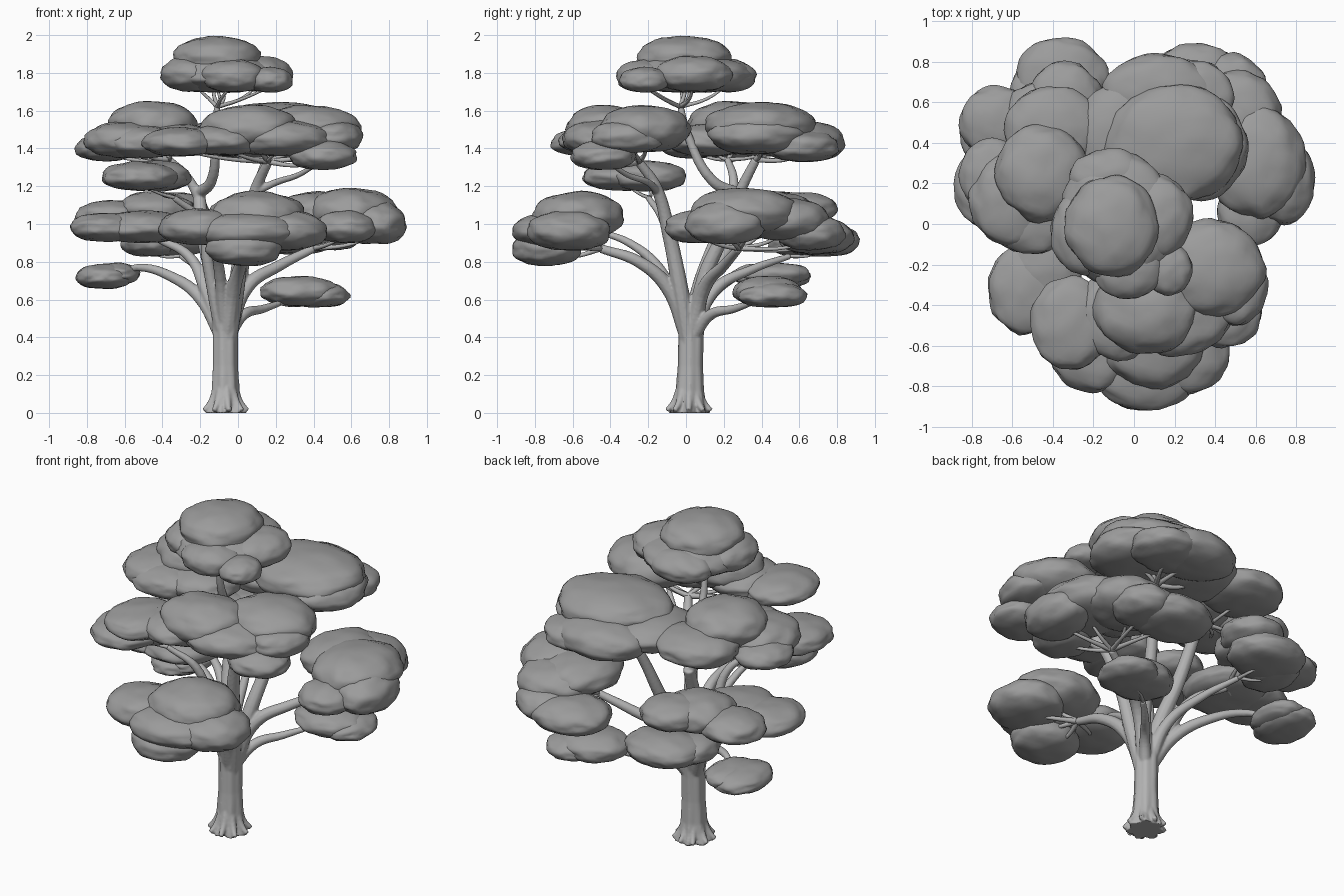
import bpy, bmesh, math
from mathutils import Vector, noise


def material(name, grey):
    m = bpy.data.materials.new(name)
    m.diffuse_color = (grey, grey, grey, 1)
    return m


LEAF = material("leaf grey", 0.33)
BARK = material("bark grey", 0.45)
wood = bmesh.new()          # trunk, roots and thick limbs gather here


def evaluated(ob):
    deps = bpy.context.evaluated_depsgraph_get()
    mesh = bpy.data.meshes.new_from_object(ob.evaluated_get(deps))
    bpy.data.objects.remove(ob)
    return mesh


def finish(name, mesh, mat):
    mesh.name = name
    mesh.materials.clear()
    mesh.materials.append(mat)
    ob = bpy.data.objects.new(name, mesh)
    bpy.context.collection.objects.link(ob)
    for p in mesh.polygons:
        p.material_index = 0
        p.use_smooth = True


def fuse(name, bm, mat, voxel, rounds):
    """Merge overlapping volumes into one skin and soften the joins."""
    mesh = bpy.data.meshes.new(name)
    bm.to_mesh(mesh)
    bm.free()
    ob = bpy.data.objects.new(name + "_parts", mesh)
    bpy.context.collection.objects.link(ob)
    rm = ob.modifiers.new("merge", "REMESH")
    rm.mode, rm.voxel_size = "VOXEL", voxel
    sm = ob.modifiers.new("soften", "SMOOTH")
    sm.factor, sm.iterations = 0.5, rounds
    finish(name, evaluated(ob), mat)


def canopy(name, lobes):
    """Cluster of lumpy overlapping cushions: x, y, z, rx, ry, rz."""
    bm = bmesh.new()
    for x, y, z, rx, ry, rz in lobes:
        new = bmesh.ops.create_icosphere(bm, subdivisions=4, radius=1)["verts"]
        c = Vector((x, y, z))
        for v in new:
            n = v.co.copy()
            p, low = (2.15, 1) if n.z > 0 else (2.35, 0.9)
            k = (math.hypot(n.x, n.y) ** p + abs(n.z) ** p) ** (-1 / p)
            k *= 1 + 0.07 * noise.noise(n * 2.2 + c * 9) + 0.03 * noise.noise(n * 4.5 + c * 5)
            v.co = c + Vector((n.x * rx, n.y * ry, n.z * rz * low)) * k
    mesh = bpy.data.meshes.new(name)
    bm.to_mesh(mesh)
    bm.free()
    finish(name, mesh, LEAF)


def tube_mesh(paths, sides):
    """Tapering limbs: each path is (points, start radius, end radius)."""
    cu = bpy.data.curves.new("limb", "CURVE")
    cu.dimensions = "3D"
    cu.bevel_depth = 1
    cu.bevel_resolution = sides
    cu.resolution_u = 6
    cu.use_fill_caps = True
    for pts, r0, r1 in paths:
        sp = cu.splines.new("BEZIER")
        sp.bezier_points.add(len(pts) - 1)
        for i, (bp, p) in enumerate(zip(sp.bezier_points, pts)):
            bp.co = p
            bp.handle_left_type = bp.handle_right_type = "AUTO"
            bp.radius = r0 + (r1 - r0) * i / (len(pts) - 1)
    ob = bpy.data.objects.new("limb", cu)
    bpy.context.collection.objects.link(ob)
    return evaluated(ob)


def limb(name, pts, r0, r1, lobes=()):
    """A limb whose tip forks into one crooked twig for each lobe."""
    if pts[0][2] < 0.5:     # stems start inside the trunk
        pts = [Vector(pts[0]).lerp(Vector((-.068, .025, .4)), 0.6)] + pts[1:]
    wood.from_mesh(tube_mesh([(pts, r0, r1)], 3))
    tip = Vector(pts[-1])
    twigs = []
    for i, l in enumerate(lobes):
        end = Vector(l[:3]) - Vector((0, 0, l[5] * 0.5))
        mid = tip.lerp(end, 0.5) + Vector((0.02 * (-1) ** i, 0.015, -0.015))
        twigs.append(([tip, mid, end], r1 * 0.7, 0.006))
    if twigs:
        finish(name + "_twigs", tube_mesh(twigs, 1), BARK)
        canopy(name + "_canopy", lobes)


# Trunk with a fluted, flaring foot
SIDES = 28
prev = None
for z, r, flute in [(0, .1, .15), (.025, .092, .14), (.06, .082, .1), (.12, .073, .06),
                    (.25, .066, .04), (.4, .066, .05), (.5, .07, .08), (.58, .06, .1)]:
    ring = []
    for i in range(SIDES):
        a = math.tau * i / SIDES
        q = r * (1 + flute * math.cos(7 * a + z))
        ring.append(wood.verts.new((-.068 + q * math.cos(a), .018 + .02 * z + q * math.sin(a), z)))
    if prev:
        for i in range(SIDES):
            j = (i + 1) % SIDES
            wood.faces.new((prev[i], prev[j], ring[j], ring[i]))
    else:
        wood.faces.new(ring[::-1])
    prev = ring
wood.faces.new(prev)

# Root toes around the base
for i in range(9):
    a = math.tau * i / 9
    toe = [(-.068 + d * math.cos(a), .015 + d * math.sin(a), z)
           for d, z in ((.045, .13), (.082, .05), (.118, .012))]
    wood.from_mesh(tube_mesh([(toe, .024, .014)], 2))

# Crown on the leader, which rises from the back left stem
limb("back_stem", [(-.08, .02, .36), (-.115, .07, .65), (-.18, .17, .93), (-.21, .27, 1.18)], .05, .034)
limb("crown", [(-.21, .27, 1.16), (-.14, .14, 1.23), (-.12, .01, 1.47), (-.11, -.03, 1.62)], .034, .018, [
    (-.08, .02, 1.79, .29, .33, .105), (-.11, -.01, 1.88, .23, .25, .115),
    (.11, .04, 1.79, .18, .2, .1), (.17, -.22, 1.76, .12, .13, .07),
    (-.24, -.04, 1.79, .17, .21, .1), (-.03, -.22, 1.78, .17, .15, .09),
    (-.12, .22, 1.78, .2, .15, .09)])

# Upper tier
limb("upper_front", [(-.04, 0, .36), (-.01, -.03, .65), (.03, -.09, .95), (.1, -.16, 1.2), (.16, -.25, 1.33)], .052, .024, [
    (.06, -.42, 1.5, .26, .22, .13), (.38, -.22, 1.5, .26, .24, .13),
    (-.31, -.49, 1.43, .2, .23, .08), (.45, -.44, 1.36, .18, .17, .08),
    (-.08, -.45, 1.44, .21, .22, .085), (.22, -.42, 1.45, .27, .23, .1),
    (.5, -.3, 1.46, .16, .2, .09)])
limb("upper_right_fork", [(.09, -.15, 1.17), (.2, -.2, 1.22), (.32, -.31, 1.26), (.42, -.4, 1.32)], .022, .012)
limb("upper_back", [(-.04, .05, .4), (.01, .1, .72), (.05, .2, .95), (.1, .29, 1.18), (.15, .37, 1.34)], .047, .024, [
    (.2, .4, 1.52, .34, .29, .125), (.31, .38, 1.47, .25, .26, .11),
    (.12, .64, 1.43, .28, .2, .11), (-.07, .43, 1.45, .22, .26, .1),
    (.28, .62, 1.41, .21, .19, .09)])
limb("upper_left", [(-.2, .25, 1.13), (-.27, .25, 1.25), (-.36, .22, 1.34)], .03, .018, [
    (-.45, .25, 1.53, .23, .24, .12), (-.6, .12, 1.44, .21, .23, .1),
    (-.4, .46, 1.45, .24, .22, .1), (-.32, .12, 1.44, .22, .22, .09),
    (-.7, .24, 1.4, .16, .18, .075), (-.5, .03, 1.43, .21, .18, .09)])

# Middle tier
limb("middle_left", [(-.1, 0, .4), (-.16, -.06, .8), (-.2, -.12, 1.02), (-.34, -.2, 1.14)], .04, .016, [
    (-.52, -.32, 1.25, .2, .23, .08), (-.43, -.2, 1.25, .18, .2, .085)])
limb("side_right", [(-.04, .03, .42), (.05, .1, .67), (.22, .2, .78), (.4, .28, .87)], .045, .022, [
    (.6, .31, 1.06, .24, .28, .13), (.57, .06, .98, .16, .17, .09),
    (.73, .21, 1, .16, .21, .12), (.5, .53, 1.02, .23, .23, .12),
    (.3, .69, .93, .24, .2, .1), (.42, .42, 1.06, .22, .26, .11),
    (.48, .66, .95, .18, .18, .1)])
limb("left", [(-.1, .05, .4), (-.17, .1, .65), (-.26, .2, .83), (-.42, .3, .92)], .042, .02, [
    (-.7, .18, .98, .19, .21, .08), (-.5, .2, .98, .23, .25, .09),
    (-.67, .5, 1.04, .19, .18, .085), (-.44, .5, 1.07, .21, .21, .1),
    (-.34, .62, 1.08, .18, .18, .09)])
limb("front_low", [(-.05, 0, .4), (-.02, -.1, .67), (.02, -.25, .8), (.03, -.45, .87)], .048, .024, [
    (.1, -.57, 1.04, .26, .24, .13), (-.2, -.62, .98, .22, .21, .1),
    (.26, -.62, .96, .21, .22, .11), (.03, -.74, .87, .2, .18, .1),
    (.06, -.72, .96, .26, .2, .1)])
limb("front_side", [(-.07, 0, .45), (-.1, -.14, .76), (-.13, -.3, .9), (-.16, -.5, .97)], .038, .014)

# Low outlying clusters
limb("back_low", [(-.08, .05, .4), (-.12, .15, .65), (-.2, .35, .76), (-.3, .55, .83)], .04, .016, [
    (-.36, .72, .91, .23, .2, .09), (-.47, .62, .9, .15, .19, .08)])
limb("left_low", [(-.1, .03, .4), (-.2, .12, .61), (-.35, .25, .72), (-.52, .36, .77), (-.6, .42, .75)], .042, .014, [
    (-.71, .46, .72, .15, .2, .07), (-.64, .48, .735, .12, .18, .06)])
limb("right_low", [(-.04, .04, .38), (.03, .13, .52), (.13, .25, .55), (.22, .34, .58)], .036, .016, [
    (.33, .43, .64, .21, .18, .085), (.43, .46, .62, .16, .18, .07)])

fuse("trunk_and_limbs", wood, BARK, 0.007, 2)
